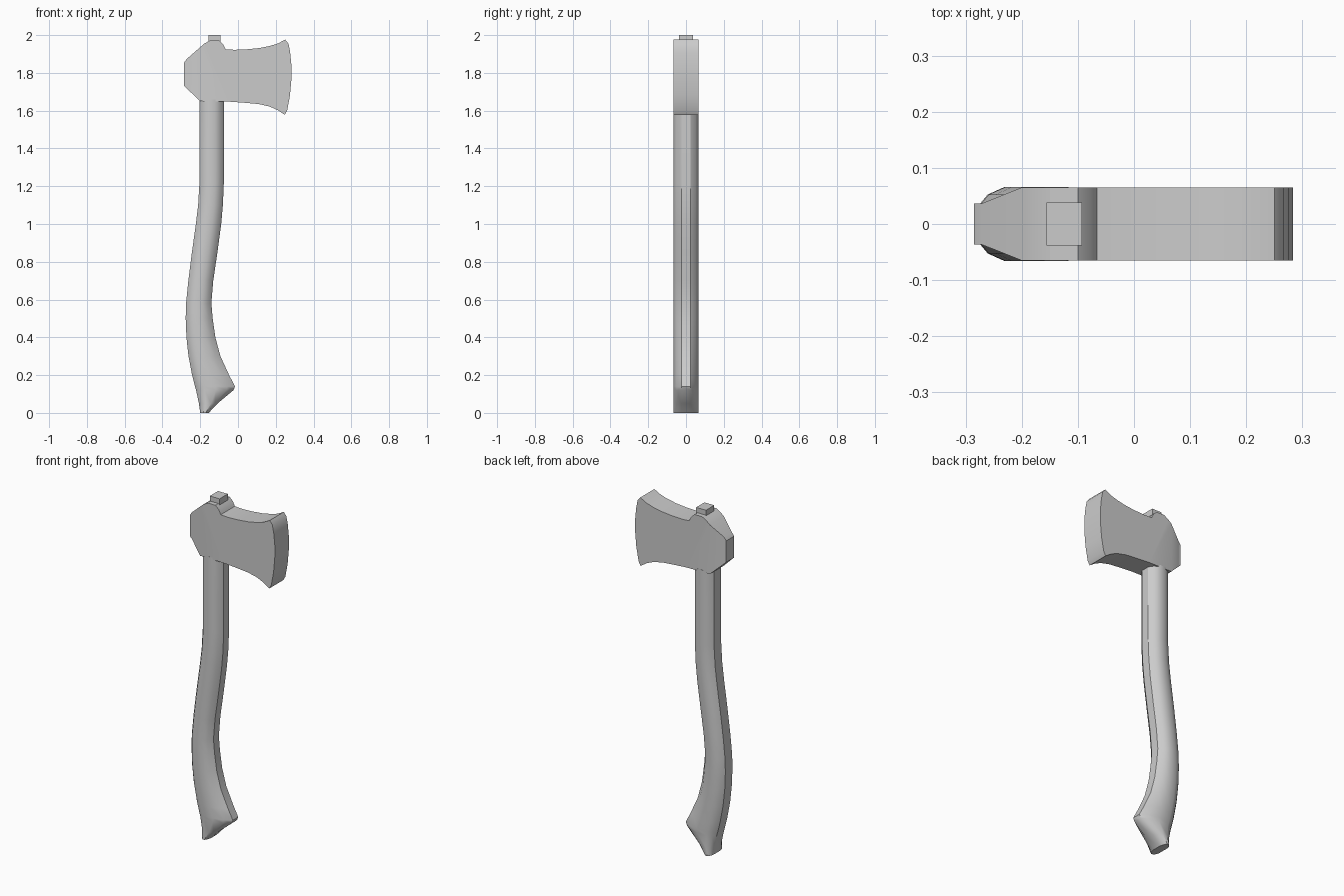
import bpy, bmesh
from mathutils import Vector

if "Cube" in bpy.data.objects:
    bpy.data.objects.remove(bpy.data.objects["Cube"])


def finish(name, bm, angle=0.5):
    bmesh.ops.recalc_face_normals(bm, faces=bm.faces)
    mesh = bpy.data.meshes.new(name)
    bm.to_mesh(mesh)
    bm.free()
    obj = bpy.data.objects.new(name, mesh)
    bpy.context.collection.objects.link(obj)
    bpy.ops.object.select_all(action='DESELECT')
    obj.select_set(True)
    bpy.context.view_layer.objects.active = obj
    bpy.ops.object.shade_smooth_by_angle(angle=angle)
    return obj


HALF = 0.065

# Axe head: side profile (x, z) extruded through its thickness
profile = [
    (-0.20, 1.65), (-0.05, 1.648), (0.034, 1.642), (0.11, 1.635), (0.167, 1.622),
    (0.21, 1.603), (0.247, 1.578), (0.26, 1.60), (0.275, 1.68), (0.283, 1.77),
    (0.283, 1.84), (0.276, 1.91), (0.267, 1.955), (0.25, 1.976), (0.21, 1.955),
    (0.167, 1.942), (0.11, 1.931), (0.05, 1.925), (-0.02, 1.922), (-0.066, 1.925),
    (-0.078, 1.95), (-0.10, 1.971), (-0.15, 1.971), (-0.178, 1.955),
    (-0.198, 1.938), (-0.272, 1.873), (-0.285, 1.855), (-0.285, 1.73),
    (-0.272, 1.718),
]
bm = bmesh.new()
face = bm.faces.new([bm.verts.new((x, -HALF, z)) for x, z in profile])
ext = bmesh.ops.extrude_face_region(bm, geom=[face])
bmesh.ops.translate(bm, vec=(0, 2 * HALF, 0),
                    verts=[v for v in ext['geom'] if isinstance(v, bmesh.types.BMVert)])
# Poll narrows toward the back
for cut in (-0.20, -0.272):
    bmesh.ops.bisect_plane(bm, geom=bm.verts[:] + bm.edges[:] + bm.faces[:], dist=1e-5,
                           plane_co=Vector((cut, 0, 0)), plane_no=Vector((1, 0, 0)))
for v in bm.verts:
    t = min(max((-0.20 - v.co.x) / 0.072, 0), 1)
    v.co.y *= 1 - 0.44 * t
finish("axe_head", bm)

# Handle end standing out of the top of the head
bm = bmesh.new()
bmesh.ops.create_cube(bm, size=1)
for v in bm.verts:
    v.co = Vector((-0.124 + v.co.x * 0.063, v.co.y * 0.076, 1.98 + v.co.z * 0.04))
finish("handle_tip", bm)

# Handle: lofted sections (z, back x, front x), flaring to a toe at the grip
sections = [
    (0.0, -0.200, -0.155), (0.05, -0.207, -0.108), (0.12, -0.222, -0.024),
    (0.14, -0.228, -0.016), (0.20, -0.243, -0.047), (0.30, -0.262, -0.093),
    (0.40, -0.273, -0.120), (0.50, -0.277, -0.134), (0.58, -0.275, -0.141),
    (0.70, -0.263, -0.131), (0.85, -0.244, -0.109), (1.00, -0.223, -0.089),
    (1.10, -0.211, -0.080), (1.22, -0.204, -0.075), (1.66, -0.204, -0.075),
]
half_section = [(-1, 0.5), (-0.75, 0.8), (-0.3, 1), (0.3, 1), (0.72, 0.78), (1, 0.38)]
section = half_section + [(u, -v) for u, v in reversed(half_section)]
bm = bmesh.new()
rings = []
for z, back, front in sections:
    r = min(0.065, (front - back) / 2)
    c = back + r
    rings.append([bm.verts.new((c + u * (r if u < 0 else front - c), v * HALF * 1.01, z))
                  for u, v in section])
n = len(section)
for a, b in zip(rings, rings[1:]):
    for i in range(n):
        j = (i + 1) % n
        bm.faces.new((a[i], a[j], b[j], b[i]))
bm.faces.new(rings[0])
bm.faces.new(rings[-1])
finish("handle", bm, 0.6)
